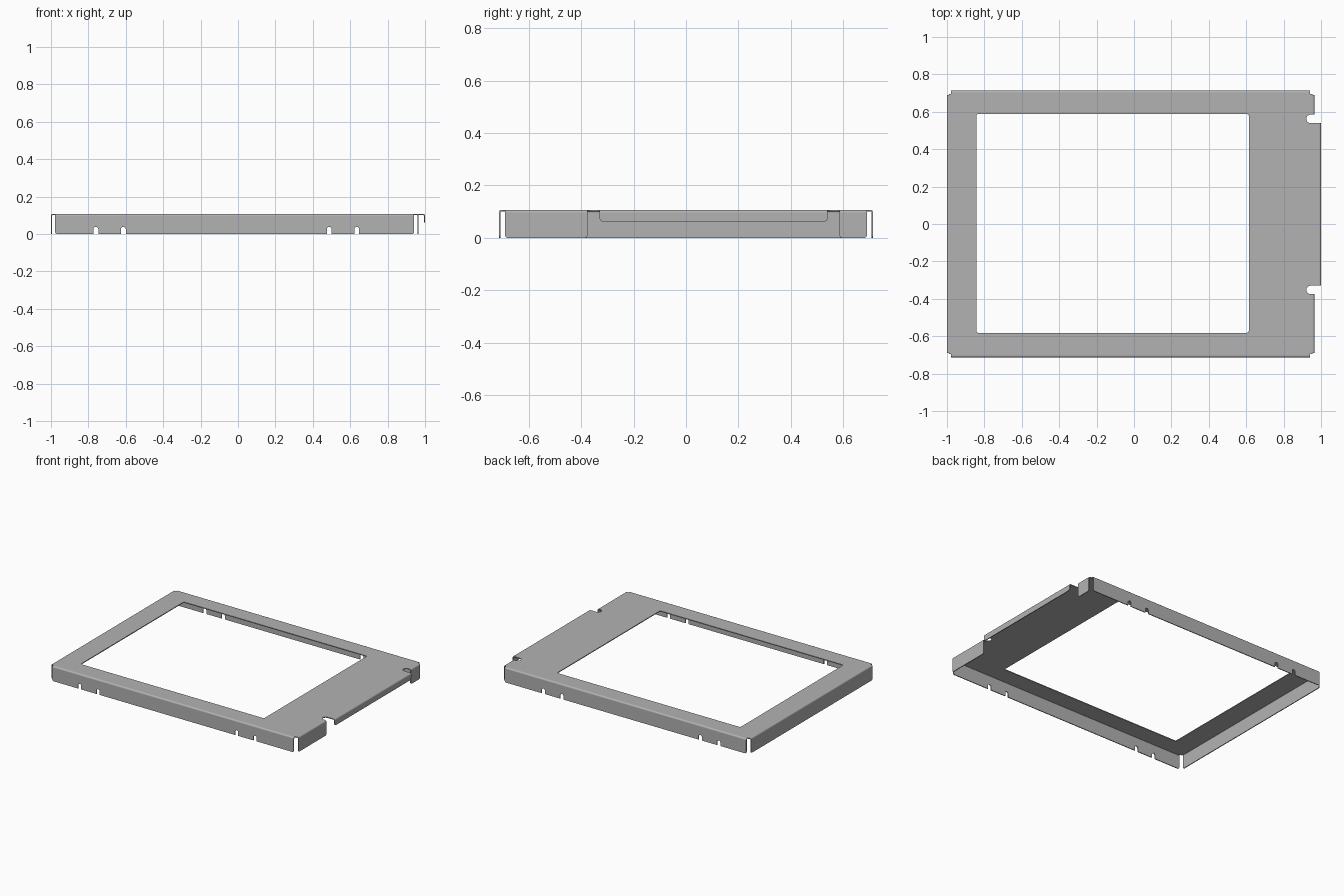
import bpy
import bmesh
from math import sin, cos, pi
from mathutils import Vector, Matrix

if "Cube" in bpy.data.objects:
    bpy.data.objects.remove(bpy.data.objects["Cube"], do_unlink=True)

H, T, R = 0.107, 0.006, 0.010      # height, sheet thickness, outer bend radius
LEFT, RIGHT, LIP, SIDE = -1.0, 0.965, 1.0, 0.713
Z = Vector((0, 0, 1))

steel = bpy.data.materials.new("grey_steel")
steel.use_nodes = True
grey = (0.448, 0.448, 0.448, 1)
steel.diffuse_color = grey
bsdf = next(n for n in steel.node_tree.nodes if n.type == 'BSDF_PRINCIPLED')
bsdf.inputs["Base Color"].default_value = grey


def fillet(corners, steps=8):
    """Round each (x, y, radius) corner of a closed outline."""
    out = []
    for i, (x, y, r) in enumerate(corners):
        p = Vector((x, y))
        if r == 0:
            out.append(p)
            continue
        a = (Vector(corners[i - 1][:2]) - p).normalized()
        b = (Vector(corners[(i + 1) % len(corners)][:2]) - p).normalized()
        centre = p + (a + b) * r
        for k in range(steps + 1):
            t = k / steps * pi / 2
            out.append(centre - b * r * cos(t) - a * r * sin(t))
    return out


def sheet(name, outlines, depth, frame):
    """Fill 2D outlines (later ones are holes), extrude, and place by frame."""
    curve = bpy.data.curves.new(name, 'CURVE')
    curve.dimensions, curve.fill_mode, curve.extrude = '2D', 'BOTH', depth / 2
    for points in outlines:
        spline = curve.splines.new('POLY')
        spline.points.add(len(points) - 1)
        for sp, p in zip(spline.points, points):
            sp.co = (p.x, p.y, 0, 1)
        spline.use_cyclic_u = True
    helper = bpy.data.objects.new(name + "_outline", curve)
    bpy.context.collection.objects.link(helper)
    bpy.context.view_layer.update()
    graph = bpy.context.evaluated_depsgraph_get()
    mesh = bpy.data.meshes.new_from_object(helper.evaluated_get(graph))
    bpy.data.objects.remove(helper, do_unlink=True)
    mesh.transform(frame)
    bm = bmesh.new()
    bm.from_mesh(mesh)
    bmesh.ops.remove_doubles(bm, verts=bm.verts, dist=0.00005)
    bmesh.ops.recalc_face_normals(bm, faces=bm.faces)
    bm.to_mesh(mesh)
    bm.free()
    mesh.name = name
    mesh.materials.clear()
    mesh.materials.append(steel)
    obj = bpy.data.objects.new(name, mesh)
    bpy.context.collection.objects.link(obj)
    bpy.ops.object.select_all(action='DESELECT')
    obj.select_set(True)
    bpy.context.view_layer.objects.active = obj
    bpy.ops.object.shade_smooth_by_angle(angle=pi / 6)
    return obj


def frame(u, v, w, origin):
    m = Matrix((u, v, w)).transposed().to_4x4()
    m.translation = origin
    return m


def flange(name, normal, edge, a, b, bottom=0, radius=0.012, notches=()):
    """Wall hanging from a plate edge, plus the rounded bend above it."""
    n = Vector(normal)
    along = Vector((abs(n.y), abs(n.x), 0))
    corners = [(a, H - R, 0), (a, bottom, radius)]
    for x in notches:
        w, h = 0.013, 0.037
        corners += [(x - w, bottom, 0), (x - w, bottom + h, w * 0.98),
                    (x + w, bottom + h, w * 0.98), (x + w, bottom, 0)]
    corners += [(b, bottom, radius), (b, H - R, 0)]
    sheet(name, [fillet(corners)], T, frame(along, Z, n, n * (edge - T / 2)))
    angles = [k / 5 * pi / 2 for k in range(6)]
    ring = [Vector((R * cos(t), R * sin(t))) for t in angles]
    ring += [p * (R - T) / R for p in reversed(ring)]
    sheet(name + "_bend", [ring], b - a,
          frame(n, Z, along, n * (edge - R) + Z * (H - R) + along * (a + b) / 2))


# Top plate: notched corners, two relief slots beside the lip, large opening
xl, xr, xt, y = LEFT + R, RIGHT - R, LIP - R, SIDE - R
ex, ey, fx = -0.978, 0.69, 0.942
slot_x, slot_r = 0.922, 0.0215
low, high = (-0.375, -0.33), (0.54, 0.585)
outline = [
    (ex, -y, 0), (fx, -y, 0), (fx, -ey - 0.005, 0), (xr, -ey - 0.005, 0),
    (xr, low[0], 0), (slot_x, low[0], slot_r), (slot_x, low[1], slot_r),
    (xt, low[1], 0), (xt, high[0], 0),
    (slot_x, high[0], slot_r), (slot_x, high[1], slot_r), (xr, high[1], 0),
    (xr, ey + 0.005, 0), (fx, ey + 0.005, 0), (fx, y, 0), (ex, y, 0),
    (ex, ey + 0.005, 0), (xl, ey + 0.005, 0),
    (xl, -ey - 0.005, 0), (ex, -ey - 0.005, 0)]
opening = [(-0.843, -0.582, 0.012), (0.614, -0.582, 0.012),
           (0.614, 0.588, 0.012), (-0.843, 0.588, 0.012)]
sheet("top_plate", [fillet(outline), fillet(opening)], T,
      Matrix.Translation((0, 0, H - T / 2)))

# Long walls with clip notches along the bottom edge
clips = (-0.76, -0.613, 0.488, 0.635)
flange("front_wall", (0, -1, 0), SIDE, ex, fx, notches=clips)
flange("back_wall", (0, 1, 0), SIDE, ex, fx, notches=clips)

# End walls and the short raised lip between the slots
flange("right_end_wall", (-1, 0, 0), -LEFT, -ey, ey)
flange("left_end_wall_front", (1, 0, 0), RIGHT, -ey, low[0])
flange("left_end_wall_back", (1, 0, 0), RIGHT, high[1], ey)
flange("left_lip", (1, 0, 0), LIP, low[1], high[0], bottom=0.06, radius=0.018)
